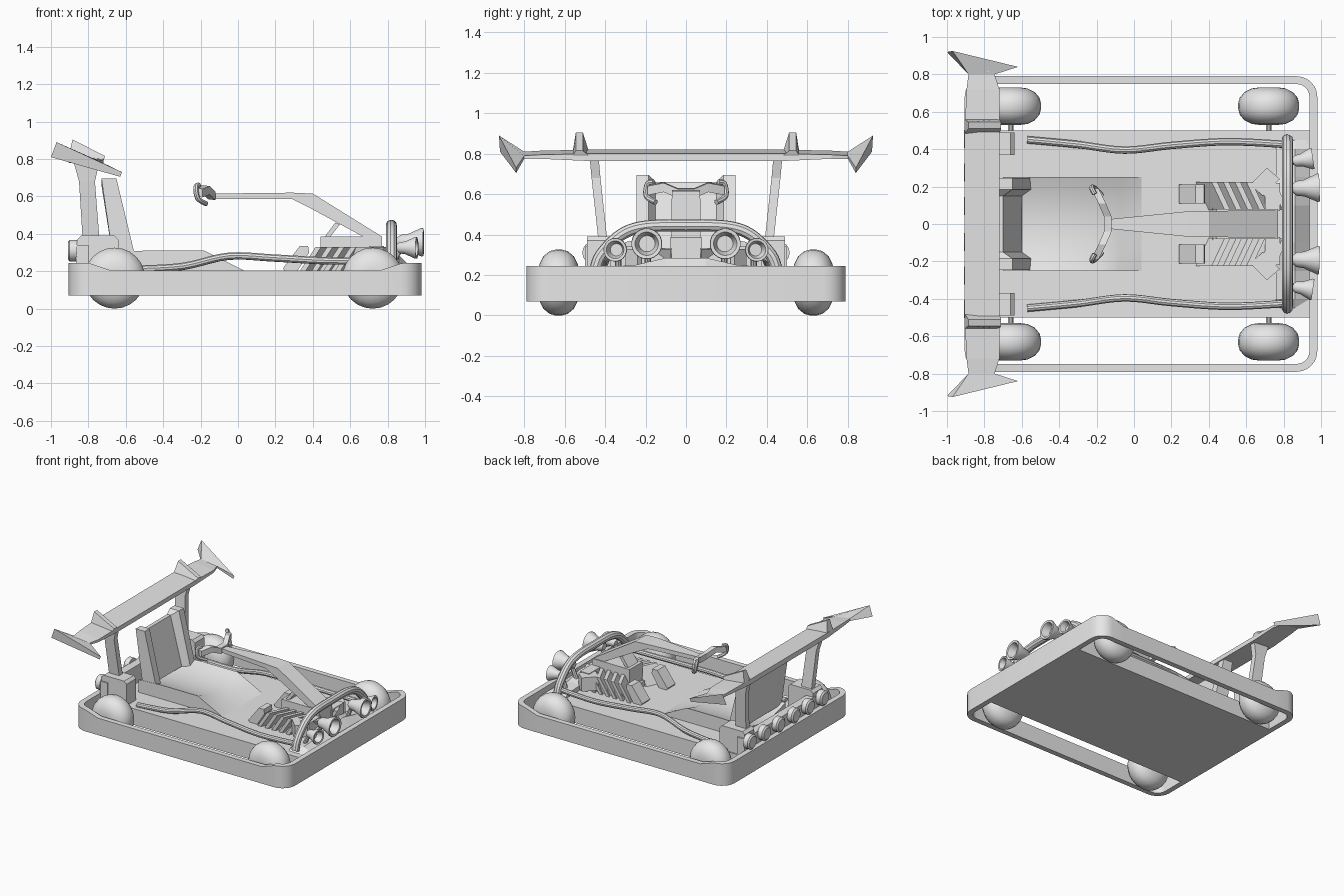
import bpy, bmesh, math
from mathutils import Vector

if "Cube" in bpy.data.objects:
    bpy.data.objects.remove(bpy.data.objects["Cube"], do_unlink=True)

grey = bpy.data.materials.new("light_grey")
grey.use_nodes = True
grey.diffuse_color = (0.8, 0.8, 0.8, 1)
grey.node_tree.nodes["Principled BSDF"].inputs["Base Color"].default_value = (0.8, 0.8, 0.8, 1)


def finish(name, bm, smooth=False):
    bmesh.ops.recalc_face_normals(bm, faces=bm.faces)
    me = bpy.data.meshes.new(name)
    bm.to_mesh(me)
    bm.free()
    me.materials.append(grey)
    ob = bpy.data.objects.new(name, me)
    bpy.context.collection.objects.link(ob)
    if smooth:
        bpy.ops.object.select_all(action='DESELECT')
        ob.select_set(True)
        bpy.context.view_layer.objects.active = ob
        bpy.ops.object.shade_smooth_by_angle(angle=math.radians(35))
    return ob


def loft(name, sections, smooth=False, closed=False, mirror=False):
    """Skin equal rings of 3D points; cap the ends, or join them if closed."""
    bm = bmesh.new()
    for s in ((1, -1) if mirror else (1,)):
        rings = [[bm.verts.new((x, y * s, z)) for x, y, z in r] for r in sections]
        n = len(rings[0])
        pairs = list(zip(rings, rings[1:])) + ([(rings[-1], rings[0])] if closed else [])
        for a, b in pairs:
            for i in range(n):
                j = (i + 1) % n
                bm.faces.new((a[i], a[j], b[j], b[i]))
        if not closed:
            bm.faces.new(rings[0])
            bm.faces.new(rings[-1])
    return finish(name, bm, smooth)


def prism(name, profile, y0, y1, mirror=False):
    return loft(name, [[(x, y, z) for x, z in profile] for y in (y0, y1)], mirror=mirror)


def box(name, x, y, z, mirror=False):
    return prism(name, [(x[0], z[0]), (x[1], z[0]), (x[1], z[1]), (x[0], z[1])], *y, mirror)


def lathe(name, profile, origin, axis, sides=20, mirror=True, closed=False):
    """Spin (distance, radius) pairs around an axis."""
    axis = Vector(axis).normalized()
    u = axis.orthogonal().normalized()
    v = axis.cross(u)
    o = Vector(origin)
    rings = []
    for d, r in profile:
        rings.append([o + axis * d + (u * math.cos(t) + v * math.sin(t)) * r
                      for t in (2 * math.pi * i / sides for i in range(sides))])
    return loft(name, rings, True, closed, mirror)


def tube(name, pts, radius, mirror=False, sides=10):
    """Round pipe along a smoothed path."""
    pts = [Vector(p) for p in pts]
    path = []
    for i in range(len(pts) - 1):
        a, b, c, d = pts[max(i - 1, 0)], pts[i], pts[i + 1], pts[min(i + 2, len(pts) - 1)]
        for k in range(5):
            t = k / 5
            path.append(0.5 * (2 * b + (c - a) * t + (2 * a - 5 * b + 4 * c - d) * t * t
                               + (3 * b - a - 3 * c + d) * t ** 3))
    path.append(pts[-1])
    rings, u = [], None
    for i, p in enumerate(path):
        tan = (path[min(i + 1, len(path) - 1)] - path[max(i - 1, 0)]).normalized()
        u = tan.orthogonal() if u is None else u - tan * u.dot(tan)
        u.normalize()
        v = tan.cross(u)
        rings.append([p + (u * math.cos(t) + v * math.sin(t)) * radius
                      for t in (2 * math.pi * j / sides for j in range(sides))])
    return loft(name, rings, True, mirror=mirror)


# Bumper ring, lower along the sides between the wheels
def ring_top(x):
    return 0.205 + 0.04 * min(1, max(0, (abs(x - 0.04) - 0.72) / 0.12))


sections = []
for cx, cy, a0 in ((0.87, 0.68, 0), (-0.795, 0.68, 90), (-0.795, -0.68, 180), (0.87, -0.68, 270)):
    corner = []
    for k in range(7):
        a = math.radians(a0 + 15 * k)
        corner.append((cx, cy, math.cos(a), math.sin(a)))
    extra = [(x, cy, 0, math.copysign(1, cy)) for x in (0.76, -0.68)]
    if a0 == 0:
        corner += extra
    elif a0 == 180:
        corner += extra[::-1]
    for px, py, c, s in corner:
        top = ring_top(px + 0.11 * c)
        sections.append([(px + r * c, py + r * s, z) for r, z in
                         ((0.11, 0.07), (0.11, top), (0.068, top), (0.068, 0.07))])
loft("bumper_ring", sections, True, closed=True)

# Floor and nose
box("floor_pan", (-0.87, 0.945), (-0.5, 0.5), (0.07, 0.2))
nose = [(-0.46, 0.19), (-0.4, 0.24), (-0.25, 0.25), (-0.1, 0.285),
        (0.1, 0.285), (0.25, 0.25), (0.4, 0.24), (0.46, 0.19)]
loft("nose_cowl", [[(x, y, 0.19 + (z - 0.19) * k) for y, z in nose]
                   for x, k in ((0.76, 0.8), (0.86, 1), (0.94, 0.2))])

# Dished seat base and wrapped backrest
seat = []
for i in range(9):
    y = -0.25 + i / 16
    dip = 0.05 * (1 - (y / 0.25) ** 2)
    seat.append([(-0.7, y, 0.19), (-0.7, y, 0.3 - dip), (-0.5, y, 0.31 - dip), (-0.18, y, 0.31 - dip),
                 (-0.08, y, 0.26 - dip * 0.6), (0.04, y, 0.2), (0.04, y, 0.19)])
loft("seat_base", seat, True)
back = []
for y, fwd, top in ((-0.245, 0.05, 0.695), (-0.185, 0.05, 0.695), (-0.15, 0, 0.66),
                    (0.15, 0, 0.66), (0.185, 0.05, 0.695), (0.245, 0.05, 0.695)):
    back.append([(-0.67, y, 0.28), (-0.73, y, top), (-0.70 + fwd, y, top), (-0.60 + fwd, y, 0.28)])
loft("seat_back", back)

# Wheels and axles
tyre = [(-0.1, 0.05), (-0.095, 0.09), (-0.075, 0.13), (-0.045, 0.155), (-0.015, 0.163),
        (0.015, 0.163), (0.045, 0.155), (0.075, 0.13), (0.095, 0.09), (0.1, 0.05)]
for label, x in (("rear", -0.66), ("front", 0.72)):
    lathe(label + "_wheels", tyre, (x, 0.63, 0.163), (0, 1, 0), 24)
    lathe(label + "_axles", [(0, 0.015), (0.08, 0.015)], (x, 0.48, 0.165), (0, 1, 0), 10)

# Side pipes and front hoop
tube("side_pipes", [(-0.57, 0.45, 0.21), (-0.3, 0.425, 0.225), (-0.05, 0.395, 0.28), (0.2, 0.42, 0.27),
                    (0.5, 0.44, 0.255), (0.82, 0.425, 0.26)], 0.02, True)
tube("front_hoop", [(0.82, -0.45, 0.22), (0.82, -0.42, 0.3), (0.82, -0.32, 0.4), (0.82, -0.2, 0.44),
                    (0.82, 0, 0.445), (0.82, 0.2, 0.44), (0.82, 0.32, 0.4), (0.82, 0.42, 0.3),
                    (0.82, 0.45, 0.22)], 0.03)

# Hollow headlamps and their stalks
for label, y, z, size, out in (("inner", 0.19, 0.355, 1, 0.03), ("outer", 0.335, 0.325, 0.76, 0.15)):
    cone = [(0, 0.025), (0.02, 0.04), (0.06, 0.045), (0.13, 0.077), (0.142, 0.075),
            (0.14, 0.058), (0.08, 0.04)]
    lathe(label + "_headlamps", [(d * size, r * size) for d, r in cone], (0.85, y, z), (1, out, 0))
    tube(label + "_lamp_stalks", [(0.82, y, 0.22), (0.85, y, 0.29), (0.88, y, z)], 0.016, True, 8)

# Engine, slanted louvres, pedals and angled ducts
box("engine_base", (0.42, 0.78), (-0.2, 0.2), (0.19, 0.24))
box("engine_top", (0.44, 0.77), (-0.08, 0.08), (0.22, 0.385))
box("engine_shoulders", (0.7, 0.78), (0.07, 0.22), (0.2, 0.335), True)
for i in range(6):
    x = 0.33 + i * 0.062
    louvre = []
    for y, shift in ((0.075, 0.07), (0.225, 0)):
        q = x + shift
        louvre.append([(q, y, 0.2), (q + 0.03, y, 0.2), (q + 0.115, y, 0.33), (q + 0.085, y, 0.33)])
    loft("louvres_" + str(i + 1), louvre, mirror=True)
prism("pedals", [(0.25, 0.2), (0.31, 0.19), (0.38, 0.3), (0.375, 0.335), (0.33, 0.335), (0.24, 0.215)],
      0.11, 0.21, True)
duct = [(0.62, 0.21), (0.71, 0.3), (0.78, 0.24), (0.69, 0.15)]
loft("side_ducts", [[(x, y, z) for x, y in duct] for z in (0.22, 0.33)], mirror=True)

# Steering column and handlebar
arm = []
for x, w, lo, hi in ((-0.14, 0.025, 0.585, 0.615), (0.29, 0.068, 0.585, 0.62),
                     (0.4, 0.07, 0.53, 0.615), (0.77, 0.073, 0.33, 0.385)):
    arm.append([(x, -w, lo), (x, w, lo), (x, w, hi), (x, -w, hi)])
loft("steering_column", arm)
prism("column_brace", [(0.46, 0.38), (0.49, 0.38), (0.545, 0.45), (0.52, 0.46)], -0.06, 0.06)
bar = []
for x, y, z in ((-0.21, -0.19, 0.62), (-0.17, -0.11, 0.635), (-0.14, -0.04, 0.605),
                (-0.14, 0.04, 0.605), (-0.17, 0.11, 0.635), (-0.21, 0.19, 0.62)):
    bar.append([(x - 0.02, y, z - 0.02), (x + 0.02, y, z - 0.025), (x + 0.02, y, z + 0.02), (x - 0.02, y, z + 0.025)])
loft("handlebar", bar)
tube("hand_grips", [(-0.21, 0.16, 0.66), (-0.225, 0.19, 0.65), (-0.215, 0.195, 0.59),
                    (-0.17, 0.15, 0.56)], 0.014, True, 8)

# Rear bar with lamps
box("rear_bar", (-0.865, -0.8), (-0.5, 0.5), (0.2, 0.34))
for i in range(3):
    lathe("rear_lamps_" + str(i + 1), [(0, 0.058), (0.04, 0.058), (0.05, 0.045)],
          (-0.86, 0.095 + 0.18 * i, 0.31), (-1, 0, 0), 16)

# Wing posts on their mounts
prism("wing_mounts", [(-0.86, 0.2), (-0.64, 0.2), (-0.64, 0.37), (-0.66, 0.39), (-0.84, 0.39), (-0.86, 0.37)],
      0.37, 0.49, True)
posts = []
for z, y, x0, x1 in ((0.36, 0.41, -0.83, -0.74), (0.68, 0.445, -0.85, -0.765), (0.79, 0.455, -0.88, -0.74)):
    posts.append([(x0, y - 0.022, z), (x1, y - 0.022, z), (x1, y + 0.022, z), (x0, y + 0.022, z)])
loft("wing_posts", posts, mirror=True)

# Rear wing with flared tips
half = []
for y, x0, x1, lo, hi in ((0.5, -0.905, -0.72, 0.765, 0.82), (0.72, -0.895, -0.72, 0.775, 0.815),
                          (0.8, -0.885, -0.745, 0.775, 0.81)):
    half.append([(x0, y, lo + 0.015), (x0, y, hi), (x1, y, hi - 0.02), (x1, y, lo)])
half.append([(-1.0, 0.92, 0.81), (-0.97, 0.925, 0.89), (-0.62, 0.84, 0.73), (-0.63, 0.84, 0.705)])
other = [[(x, -y, z) for x, y, z in r] for r in reversed(half)]
loft("rear_wing", other + half)
fin = [[(-0.905, 0.48, 0.81), (-0.72, 0.48, 0.79), (-0.72, 0.56, 0.79), (-0.905, 0.56, 0.81)],
       [(-0.885, 0.51, 0.905), (-0.71, 0.51, 0.815), (-0.71, 0.545, 0.815), (-0.885, 0.545, 0.905)]]
loft("wing_fins", fin, mirror=True)
